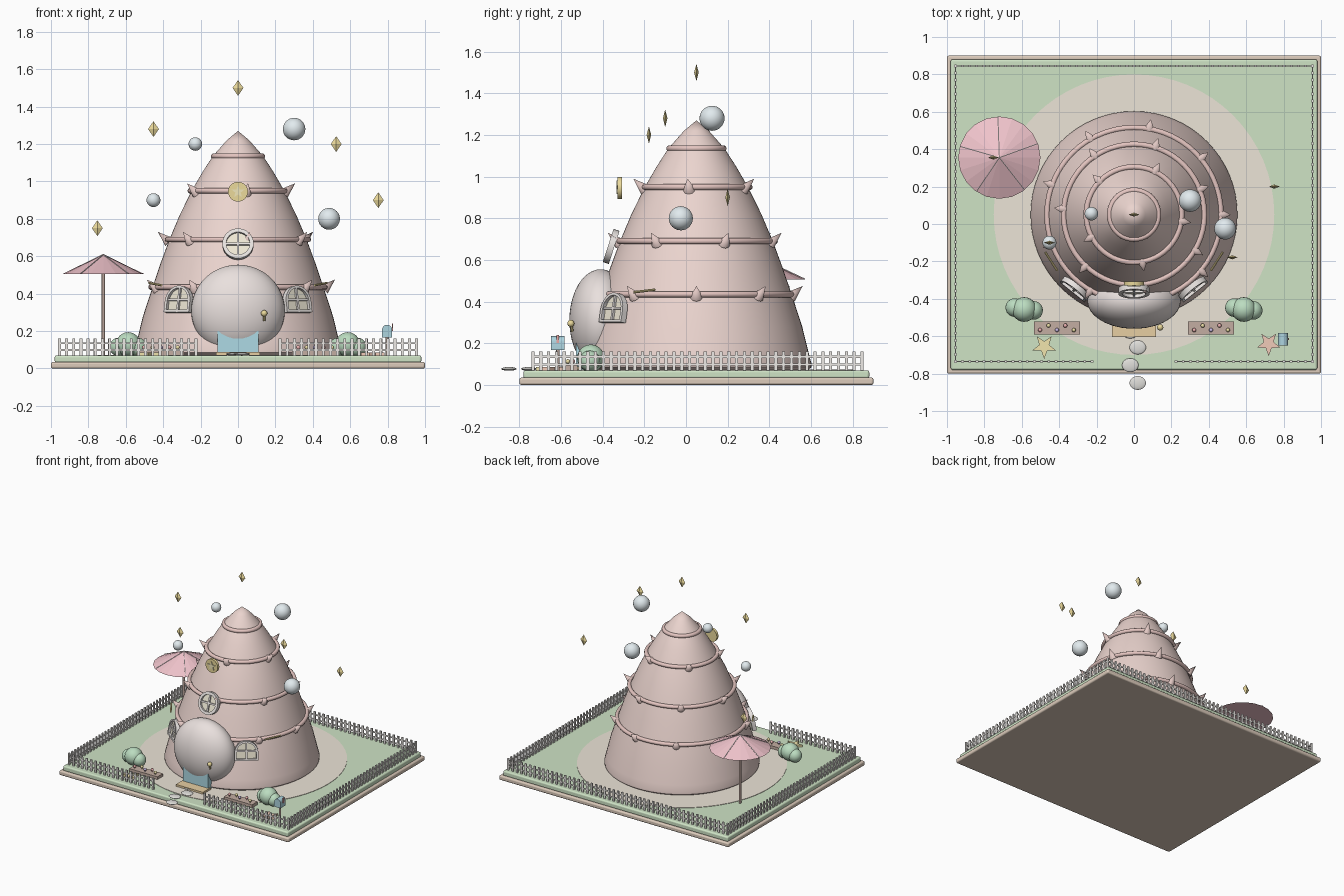
import bpy, bmesh, math
from mathutils import Matrix, Vector
from math import sin, cos, pi, radians

if "Cube" in bpy.data.objects:
    bpy.data.objects.remove(bpy.data.objects["Cube"])

CY = 0.05  # house centre on y
PINK, WHITE, GOLD = (.83, .66, .62), (.82, .78, .76), (.83, .70, .33)
mats = {}

def finish(name, bm, col, smooth=True, bevel=0):
    me = bpy.data.meshes.new(name)
    bmesh.ops.recalc_face_normals(bm, faces=bm.faces)
    bm.to_mesh(me)
    bm.free()
    o = bpy.data.objects.new(name, me)
    bpy.context.collection.objects.link(o)
    if col not in mats:
        mats[col] = bpy.data.materials.new("paint")
        mats[col].diffuse_color = (*col, 1)
    me.materials.append(mats[col])
    if bevel:
        m = o.modifiers.new("bevel", 'BEVEL')
        m.width, m.segments = bevel, 3
    if smooth:
        bpy.ops.object.select_all(action='DESELECT')
        o.select_set(True)
        bpy.context.view_layer.objects.active = o
        bpy.ops.object.shade_smooth_by_angle(angle=radians(40))
    return o

def box(bm, loc, size, M=Matrix()):
    bmesh.ops.create_cube(bm, size=1, matrix=M @ Matrix.Translation(loc) @ Matrix.Diagonal((*size, 1)))

def ball(bm, loc, r, seg=20):
    r = r if isinstance(r, tuple) else (r, r, r)
    bmesh.ops.create_uvsphere(bm, u_segments=seg, v_segments=seg // 2, radius=1,
                              matrix=Matrix.Translation(loc) @ Matrix.Diagonal((*r, 1)))

def cone(bm, a, b, r1, r2, seg=16):
    a, b = Vector(a), Vector(b)
    M = Matrix.Translation((a + b) / 2) @ (b - a).to_track_quat('Z', 'Y').to_matrix().to_4x4()
    bmesh.ops.create_cone(bm, cap_ends=True, segments=seg, radius1=r1, radius2=r2, depth=(b - a).length, matrix=M)

def lathe(bm, prof, seg, M, closed=False):
    vs = [bm.verts.new((r, 0, z)) for r, z in prof]
    pairs = list(zip(vs, vs[1:])) + ([(vs[-1], vs[0])] if closed else [])
    es = [bm.edges.new(p) for p in pairs]
    bmesh.ops.spin(bm, geom=vs + es, cent=(0, 0, 0), axis=(0, 0, 1), angle=2 * pi, steps=seg)
    bmesh.ops.remove_doubles(bm, verts=bm.verts, dist=1e-4)
    bmesh.ops.transform(bm, matrix=M, verts=bm.verts)

def prism(bm, pts, depth, M):
    # flat outline in local XZ, extruded along local -Y
    f = bm.faces.new([bm.verts.new(M @ Vector((x, 0, z))) for x, z in pts])
    ext = bmesh.ops.extrude_face_region(bm, geom=[f])['geom']
    d = M.to_3x3() @ Vector((0, -depth, 0))
    bmesh.ops.translate(bm, vec=d, verts=[v for v in ext if isinstance(v, bmesh.types.BMVert)])

def ring_frame(bm, pts, w, depth, M):
    # closed frame around an outline
    n = len(pts)
    cx, cz = sum(p[0] for p in pts) / n, (max(p[1] for p in pts) + min(p[1] for p in pts)) / 2
    rmax = max(math.hypot(x - cx, z - cz) for x, z in pts)
    k = 1 - w / rmax
    inn = [(cx + (x - cx) * k, cz + (z - cz) * k) for x, z in pts]
    L = [[bm.verts.new(M @ Vector((x, y, z))) for x, z in q]
         for q, y in ((pts, 0), (pts, -depth), (inn, -depth), (inn, 0))]
    for a in range(4):
        for i in range(n):
            A, B = L[a], L[(a + 1) % 4]
            bm.faces.new((A[i], A[(i + 1) % n], B[(i + 1) % n], B[i]))

def star(r, k=.42):
    return [((r if i % 2 == 0 else r * k) * sin(i * pi / 5), (r if i % 2 == 0 else r * k) * cos(i * pi / 5))
            for i in range(10)]

# Base slabs and round path area
for name, hx, y0, y1, z0, z1, col in (("base_slab", 1, -.80, .90, 0, .035, (.72, .60, .50)),
                                      ("lawn", .98, -.78, .88, .03, .07, (.62, .77, .56))):
    bm = bmesh.new()
    box(bm, (0, (y0 + y1) / 2, (z0 + z1) / 2), (2 * hx, y1 - y0, z1 - z0))
    finish(name, bm, col, bevel=.01)
bm = bmesh.new()
cone(bm, (0, CY, .06), (0, CY, .073), .75, .75, 64)
finish("sandy_ground", bm, (.84, .78, .68))

# Conical shell house
bm = bmesh.new()
lathe(bm, [(0, .07), (.535, .07), (.553, .085), (.553, .10), (.54, .15), (.508, .28), (.459, .43), (.415, .56),
           (.367, .69), (.312, .82), (.248, .95), (.19, 1.05), (.135, 1.135), (.06, 1.22), (0, 1.27)],
      64, Matrix.Translation((0, CY, 0)))
finish("shell_house", bm, PINK)

# Ridge rings with spikes
for i, (r, z, n, ph) in enumerate(((.465, .435, 9, 0), (.376, .69, 7, 21), (.255, .95, 5, -8), (.13, 1.135, 0, 0))):
    bm = bmesh.new()
    lathe(bm, [(r + .015 * cos(a * pi / 5), z + .015 * sin(a * pi / 5)) for a in range(10)], 56,
          Matrix.Translation((0, CY, 0)), True)
    finish("ridge_ring", bm, (.78, .56, .53))
    bm = bmesh.new()
    for k in range(n):
        a = radians(ph) + k * 2 * pi / n
        d = Vector((cos(a), sin(a), 0))
        c = Vector((0, CY, z))
        cone(bm, c + d * (r - .005) + Vector((0, 0, -.013)), c + d * (r + .053) + Vector((0, 0, .04)), .029, 0, 10)
    if n:
        finish("ridge_spikes", bm, (.76, .58, .55))
    else:
        bm.free()

# Entrance dome, door, mat, lamp
bm = bmesh.new()
ball(bm, (0, -.41, .31), (.25, .15, .245), 48)
finish("entrance_dome", bm, (.82, .75, .73))
bm = bmesh.new()
box(bm, (0, -.505, .135), (.22, .046, .13))
finish("front_door", bm, (.42, .70, .78), False)
bm = bmesh.new()
box(bm, (0, -.555, .079), (.235, .10, .018))
finish("door_mat", bm, (.80, .62, .36), False)
bm = bmesh.new()
ball(bm, (.14, -.553, .295), .017, 16)
cone(bm, (.14, -.545, .255), (.14, -.553, .295), .006, .006, 8)
finish("door_lamp", bm, GOLD)

# Windows: round one above the door, arched ones either side
circle = [(.078 * cos(i * pi / 16), .078 * sin(i * pi / 16)) for i in range(32)]
arch = [(-.08, -.065), (.08, -.065)] + [(.08 * cos(i * pi / 12), -.01 + .08 * sin(i * pi / 12)) for i in range(13)]
places = [(circle, Matrix.Translation((0, -.345, .66)) @ Matrix.Rotation(radians(-18), 4, 'X'))]
for s in (-1, 1):
    a = radians(-90 + s * 38.5)
    places.append((arch, Matrix.Translation((.49 * cos(a), CY + .49 * sin(a), .365))
                   @ Matrix.Rotation(a + pi / 2, 4, 'Z') @ Matrix.Rotation(radians(-10), 4, 'X')))
for pts, M in places:
    big = [(x * 1.07, z * 1.07) for x, z in pts]
    bm = bmesh.new()
    ring_frame(bm, big, .02, .03, M)
    box(bm, (0, -.018, 0), (.012, .012, .14), M)
    box(bm, (0, -.018, 0), (.145, .012, .012), M)
    finish("window_frame", bm, WHITE)
    bm = bmesh.new()
    prism(bm, [(x * .95, z * .95) for x, z in pts], .012, M)
    finish("window_pane", bm, (.88, .83, .68))
bm = bmesh.new()
for s in (-1, 1):
    cone(bm, (s * .41, -.25, .445), (s * .475, -.15, .457), .006, .006, 8)
finish("window_twigs", bm, GOLD)

# Star badge
bm = bmesh.new()
cone(bm, (0, -.308, .945), (0, -.328, .945), .053, .053, 32)
finish("badge_disc", bm, GOLD)
bm = bmesh.new()
prism(bm, star(.036), .008, Matrix.Translation((0, -.326, .945)))
finish("badge_star", bm, (.88, .80, .5), False)

# Stepping stones
bm = bmesh.new()
for x, y in ((-.02, -.575), (.02, -.66), (-.02, -.755), (.02, -.85)):
    ball(bm, (x, y, .077), (.044, .037, .009), 24)
finish("stepping_stones", bm, (.75, .74, .71))

# Picket fence with a gap at the front
X, YB, YF = .955, .845, -.735
bm = bmesh.new()
for a, b in (((-X, YF), (-.225, YF)), ((.225, YF), (X, YF)), ((-X, YB), (X, YB)), ((-X, YF), (-X, YB)), ((X, YF), (X, YB))):
    a, b = Vector(a), Vector(b)
    L = (b - a).length
    n = round(L / .038)
    ang = math.atan2(b.y - a.y, b.x - a.x)
    M = Matrix.Translation((a.x, a.y, 0)) @ Matrix.Rotation(ang, 4, 'Z')
    for z in (.098, .135):
        box(bm, (L / 2, 0, z), (L, .006, .01), M)
    for i in range(n + 1):
        box(bm, (L * i / n, 0, .114), (.015, .01, .092), M)
finish("picket_fence", bm, (.86, .83, .80), False)

# Parasol
bm = bmesh.new()
cone(bm, (-.72, .355, .505), (-.72, .355, .608), .22, 0, 20)
finish("parasol_canopy", bm, (.87, .55, .60), False)
bm = bmesh.new()
for k in range(5):
    a = radians(20 + 72 * k)
    cone(bm, (-.72 + .215 * cos(a), .355 + .215 * sin(a), .508), (-.72, .355, .609), .003, .003, 6)
finish("parasol_ribs", bm, (.85, .75, .75))
bm = bmesh.new()
cone(bm, (-.72, .355, .07), (-.72, .355, .56), .009, .009, 12)
finish("parasol_pole", bm, (.50, .38, .33))

# Bushes and flower beds on both sides
for s in (-1, 1):
    bm = bmesh.new()
    for dx, dy, z, r in ((0, 0, .128, .066), (-.05, .01, .115, .05), (.05, -.005, .115, .05)):
        ball(bm, (s * .587 + dx, -.457 + dy, z), r, 24)
    finish("bush", bm, (.50, .72, .53))
    bm = bmesh.new()
    box(bm, (s * .412, -.555, .082), (.245, .07, .026))
    finish("flower_bed", bm, (.55, .42, .36), False)
    for k in range(5):
        x, y = s * .412 + (k - 2) * .045, -.555 + (.012 if k % 2 else -.012)
        bm = bmesh.new()
        ball(bm, (x, y, .113), .011, 12)
        cone(bm, (x, y, .09), (x, y, .11), .003, .003, 6)
        finish("flower", bm, ((.85, .45, .45), (.85, .75, .4), (.6, .5, .78))[k % 3])

# Flat ground stars
for x, y, c in ((-.48, -.655, (.88, .78, .42)), (.72, -.64, (.88, .60, .48))):
    bm = bmesh.new()
    prism(bm, star(.066), .016, Matrix.Translation((x, y, .086)) @ Matrix.Rotation(-pi / 2, 4, 'X')
          @ Matrix.Scale(-1, 4, (0, 1, 0)) @ Matrix.Scale(-1, 4, (0, 0, 1)))
    finish("ground_star", bm, c, False)

# Mailbox: rounded box on a post with a flag
bm = bmesh.new()
prism(bm, [(-.027, -.033), (.027, -.033)] + [(.027 * cos(i * pi / 8), .007 + .027 * sin(i * pi / 8)) for i in range(9)],
      .066, Matrix.Translation((.797, -.583, .2)))
finish("mailbox", bm, (.42, .66, .74))
bm = bmesh.new()
cone(bm, (.797, -.615, .07), (.797, -.615, .17), .008, .008, 10)
finish("mailbox_post", bm, (.50, .38, .33))
bm = bmesh.new()
box(bm, (.827, -.615, .22), (.005, .012, .04))
finish("mailbox_flag", bm, (.83, .4, .38), False)

# Floating bubbles and diamonds
bm = bmesh.new()
for x, y, z, r in ((.3, .125, 1.28, .06), (-.228, .055, 1.2, .036), (-.452, -.1, .9, .037), (.487, -.025, .8, .058)):
    ball(bm, (x, y, z), r, 32)
finish("bubbles", bm, (.76, .83, .86))
bm = bmesh.new()
for p in ((0, .05, 1.5), (-.452, -.1, 1.28), (.525, -.178, 1.2), (.75, .2, .9), (-.752, .355, .75)):
    ball(bm, p, (.029, .011, .042), 4)
finish("diamonds", bm, GOLD, False)

for m in bpy.data.materials:
    if m.users and not m.is_grease_pencil:
        m.use_nodes = True
        m.node_tree.nodes["Principled BSDF"].inputs["Base Color"].default_value = m.diffuse_color
